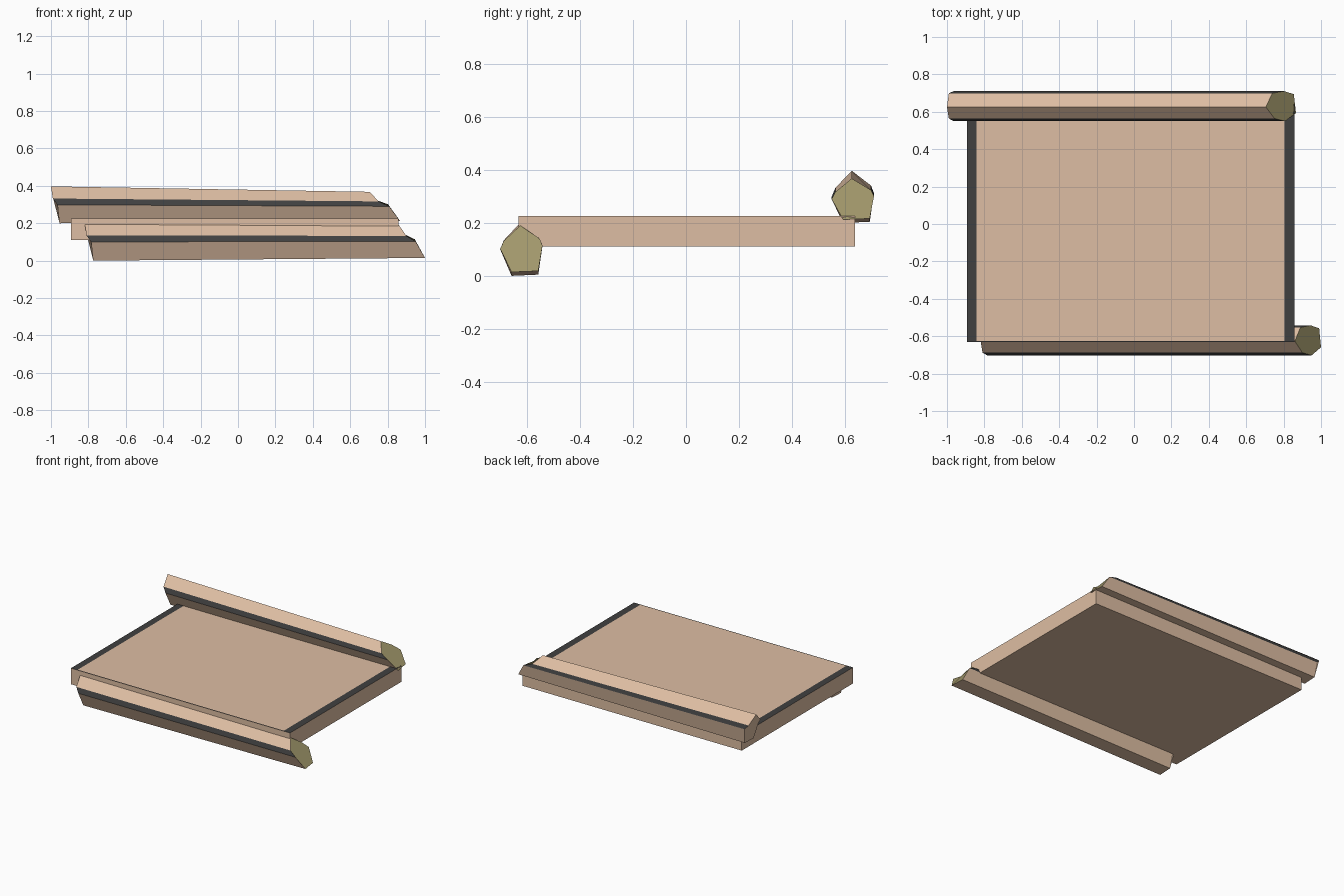
import bpy
import bmesh

cube = bpy.data.objects.get("Cube")
if cube:
    bpy.data.objects.remove(cube, do_unlink=True)


def make_material(name, colour):
    mat = bpy.data.materials.new(name)
    mat.use_nodes = True
    mat.diffuse_color = (*colour, 1)
    mat.node_tree.nodes["Principled BSDF"].inputs["Base Color"].default_value = (*colour, 1)
    return mat


BEIGE, DARK, OLIVE = range(3)
materials = [
    make_material("beige", (0.73, 0.515, 0.366)),
    make_material("dark_grey", (0.051, 0.051, 0.051)),
    make_material("olive", (0.371, 0.323, 0.153)),
]


def finish(bm, name):
    bmesh.ops.recalc_face_normals(bm, faces=bm.faces)
    mesh = bpy.data.meshes.new(name)
    bm.to_mesh(mesh)
    bm.free()
    for mat in materials:
        mesh.materials.append(mat)
    obj = bpy.data.objects.new(name, mesh)
    bpy.context.collection.objects.link(obj)


# Flat slab with dark border strips cut into its top
def build_slab():
    low, high = (-0.892, -0.632, 0.11), (0.858, 0.638, 0.226)
    bm = bmesh.new()
    bmesh.ops.create_cube(bm, size=1)
    for v in bm.verts:
        v.co = [low[i] if v.co[i] < 0 else high[i] for i in range(3)]
    left_cut, right_cut, front_cut = -0.842, 0.805, -0.626
    for axis, cut in ((0, left_cut), (0, right_cut), (1, front_cut)):
        point, normal = [0, 0, 0], [0, 0, 0]
        point[axis], normal[axis] = cut, 1
        bmesh.ops.bisect_plane(bm, geom=bm.verts[:] + bm.edges[:] + bm.faces[:],
                               plane_co=point, plane_no=normal)
    bmesh.ops.recalc_face_normals(bm, faces=bm.faces)
    for f in bm.faces:
        c = f.calc_center_median()
        border = c.x < left_cut or c.x > right_cut or c.y < front_cut
        if f.normal.z > 0.9 and border:
            f.material_index = DARK
    finish(bm, "slab")


# Rail section: y, z, slant of the left-hand end, slant of the right-hand end
SECTION = [
    (0.0, 0.088, 0.0, 0.0),        # ridge
    (0.073, 0.038, 0.01, 0.03),    # back chamfer
    (0.084, 0.012, 0.035, 0.085),
    (0.068, -0.084, 0.045, 0.13),  # underside
    (-0.033, -0.088, 0.045, 0.14),
    (-0.076, 0.0, 0.035, 0.09),    # front chamfer
    (-0.062, 0.03, 0.01, 0.04),
]


# Pentagonal rail with dark chamfers and one olive end
def build_rail(name, y, start, end, slant):
    bm = bmesh.new()
    rings = []
    for (x, z, height), column, factor in ((start, 2, 1), (end, 3, slant)):
        rings.append([bm.verts.new((x + p[column] * factor, y + p[0], z + p[1] * height))
                      for p in SECTION])
    a, b = rings
    count = len(SECTION)
    for i in range(count):
        j = (i + 1) % count
        side = bm.faces.new((a[i], a[j], b[j], b[i]))
        if i in (1, 5):
            side.material_index = DARK
    bm.faces.new(a)
    bm.faces.new(b).material_index = OLIVE
    finish(bm, name)


build_slab()
build_rail("front_rail", -0.626, (-0.82, 0.1, 1.14), (0.86, 0.102, 1.0), 1.0)
build_rail("back_rail", 0.626, (-1.0, 0.298, 1.12), (0.705, 0.29, 0.88), 1.15)
